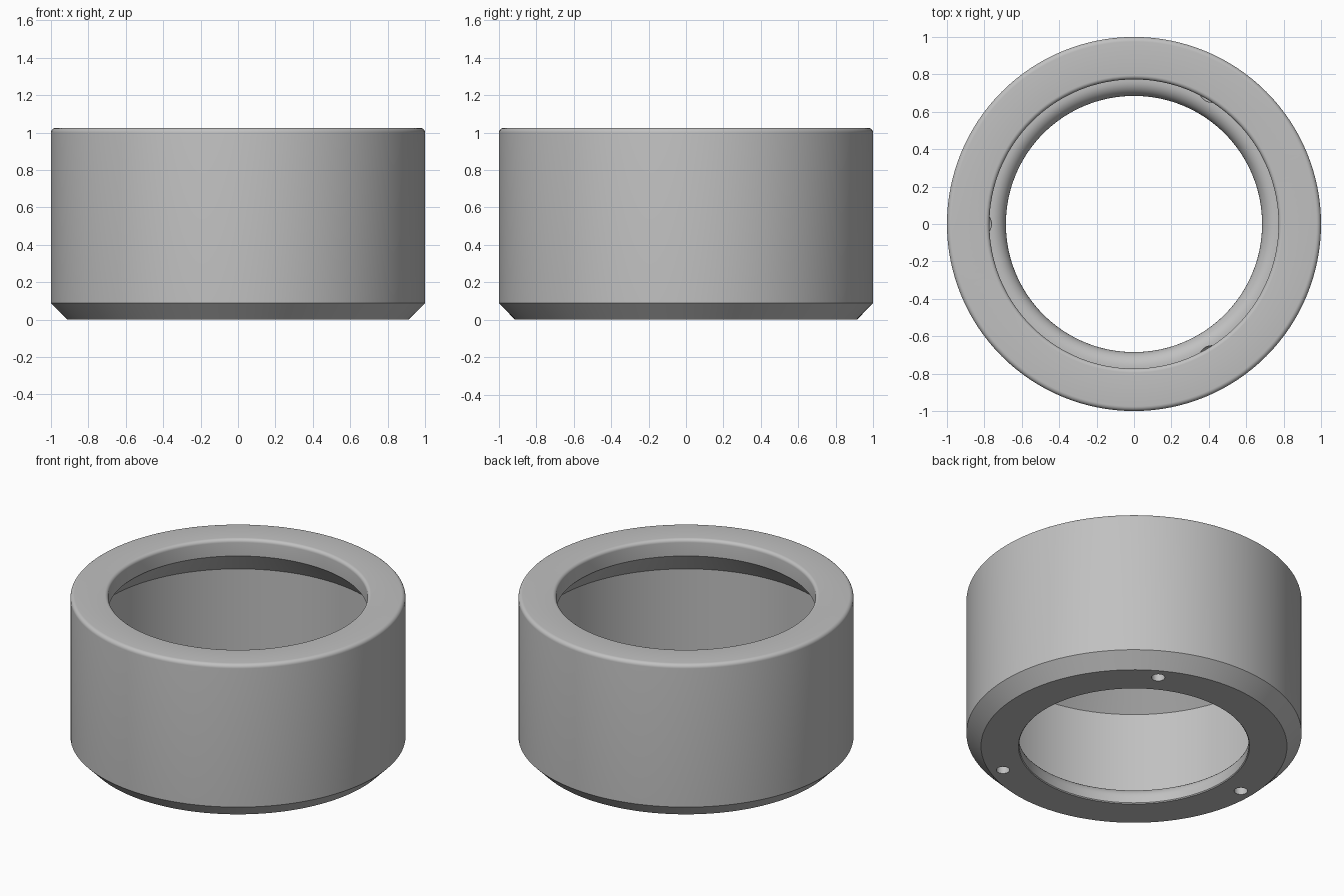
import bpy, bmesh, math

if "Cube" in bpy.data.objects:
    bpy.data.objects.remove(bpy.data.objects["Cube"])

SEG = 128


def arc(cx, cz, r, a0, a1, n=6):
    """Profile points (radius, height) along a rounded edge, angles in degrees."""
    return [(cx + r * math.cos(math.radians(a0 + (a1 - a0) * i / n)),
             cz + r * math.sin(math.radians(a0 + (a1 - a0) * i / n)))
            for i in range(n + 1)]


def lathe(name, profile, segments, closed_ring, center=(0, 0)):
    """Revolve a profile around the vertical axis; solid ends get caps."""
    bm = bmesh.new()
    rings = []
    for r, z in profile:
        rings.append([bm.verts.new((center[0] + r * math.cos(2 * math.pi * i / segments),
                                    center[1] + r * math.sin(2 * math.pi * i / segments), z))
                      for i in range(segments)])
    n = len(rings)
    for k in range(n if closed_ring else n - 1):
        a, b = rings[k], rings[(k + 1) % n]
        for i in range(segments):
            j = (i + 1) % segments
            bm.faces.new((a[i], a[j], b[j], b[i]))
    if not closed_ring:
        bm.faces.new(rings[0][::-1])
        bm.faces.new(rings[-1])
    bmesh.ops.recalc_face_normals(bm, faces=bm.faces)
    mesh = bpy.data.meshes.new(name)
    bm.to_mesh(mesh)
    bm.free()
    obj = bpy.data.objects.new(name, mesh)
    bpy.context.collection.objects.link(obj)
    return obj


gray = bpy.data.materials.new("plain_gray")
gray.diffuse_color = (0.53, 0.53, 0.53, 1)
gray.use_nodes = True
gray.node_tree.nodes["Principled BSDF"].inputs["Base Color"].default_value = gray.diffuse_color

# Housing ring: outer wall, rounded top lip, undercut cavity, rounded floor edge
TOP, FLOOR = 1.025, 0.125
profile = [(0.69, 0.0), (0.913, 0.0), (1.0, 0.088)]
profile += arc(0.975, TOP - 0.025, 0.025, 0, 90)
profile += arc(0.795, TOP - 0.022, 0.022, 90, 180)
profile += [(0.773, 0.915), (0.932, 0.756), (0.932, FLOOR)]
profile += arc(0.765, FLOOR - 0.08, 0.08, 90, 180, 8)
profile += [(0.685, 0.006)]
housing = lathe("housing_ring", profile, SEG, True)
housing.data.materials.append(gray)

# Three countersunk screw holes through the floor
for k, deg in enumerate((60, 180, 300)):
    a = math.radians(deg)
    cutter = lathe("screw_hole_cutter_%d" % (k + 1),
                   [(0.04, -0.05), (0.04, 0.085), (0.07, 0.115), (0.07, 0.2)], 32, False,
                   (0.832 * math.cos(a), 0.832 * math.sin(a)))
    cutter.data.materials.append(gray)
    cutter.hide_render = True
    cutter.hide_set(True)
    mod = housing.modifiers.new("screw_hole", 'BOOLEAN')
    mod.operation = 'DIFFERENCE'
    mod.solver = 'EXACT'
    mod.object = cutter

# Apply the cuts, drop the cutters and smooth the curved walls
bpy.context.view_layer.objects.active = housing
housing.select_set(True)
for mod in list(housing.modifiers):
    cutter = mod.object
    bpy.ops.object.modifier_apply(modifier=mod.name)
    bpy.data.objects.remove(cutter)
bpy.ops.object.shade_smooth_by_angle(angle=math.radians(30))
